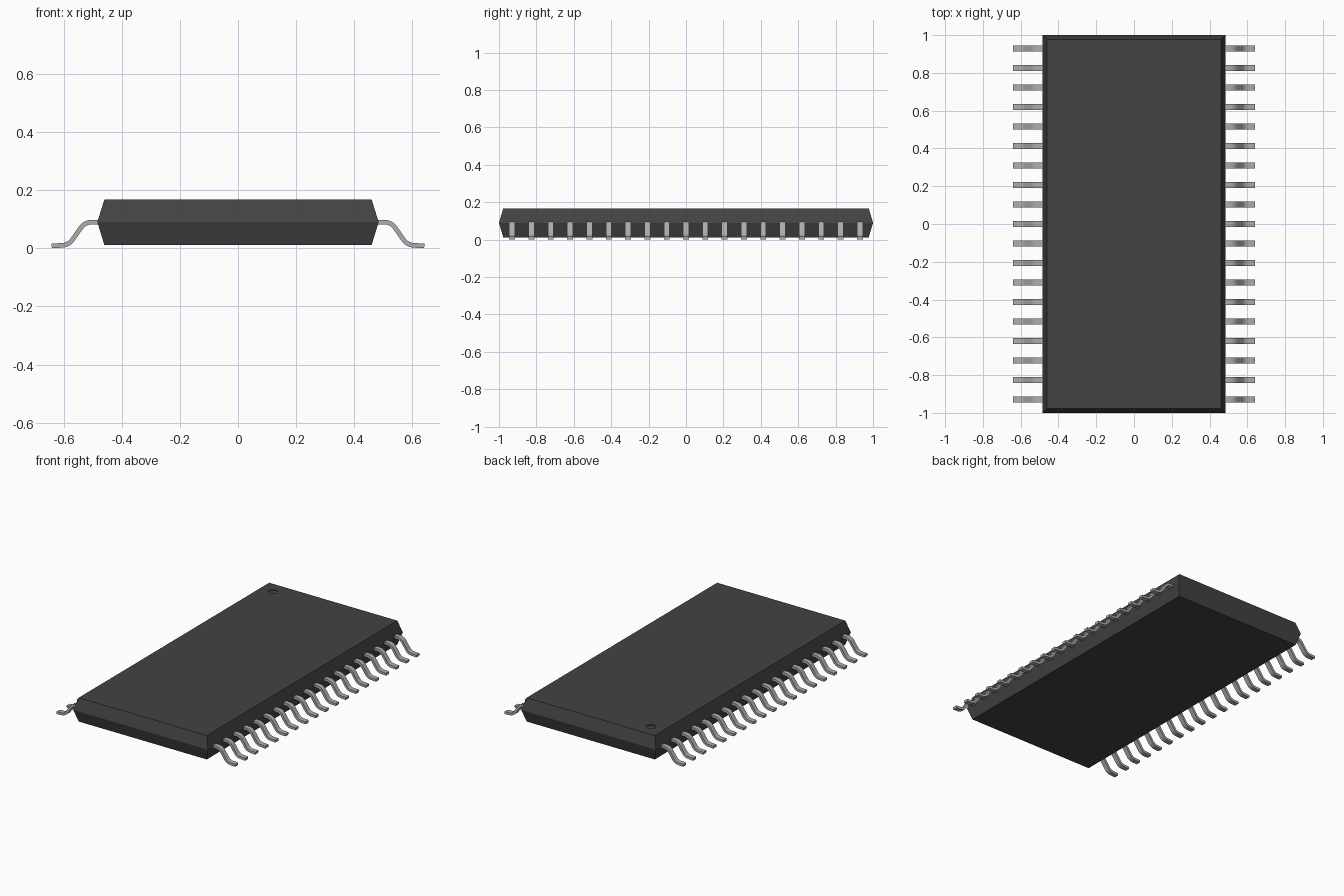
import bpy, bmesh, math
from mathutils import Vector

cube = bpy.data.objects.get("Cube")
if cube:
    bpy.data.objects.remove(cube, do_unlink=True)


def material(name, value, metallic=0.0):
    m = bpy.data.materials.new(name)
    m.use_nodes = True
    colour = (value, value, value, 1.0)
    m.diffuse_color = colour
    bsdf = m.node_tree.nodes["Principled BSDF"]
    bsdf.inputs["Base Color"].default_value = colour
    bsdf.inputs["Roughness"].default_value = 0.6
    return m


def make_object(name, bm, mat):
    bmesh.ops.recalc_face_normals(bm, faces=bm.faces)
    mesh = bpy.data.meshes.new(name)
    bm.to_mesh(mesh)
    bm.free()
    mesh.materials.append(mat)
    ob = bpy.data.objects.new(name, mesh)
    bpy.context.collection.objects.link(ob)
    return ob


def fillet(points, radius, steps=5):
    """Round the inner corners of an open path with arcs."""
    path = [points[0]]
    for a, b, c in zip(points, points[1:], points[2:]):
        d0, d1 = (a - b).normalized(), (c - b).normalized()
        half = d0.angle(d1) / 2
        start = b + d0 * (radius / math.tan(half))
        centre = b + (d0 + d1).normalized() * (radius / math.sin(half))
        end = b + d1 * (radius / math.tan(half))
        u, v = start - centre, end - centre
        sweep = u.angle(v)
        for i in range(steps + 1):
            t = i / steps
            path.append(centre + (u * math.sin((1 - t) * sweep)
                                  + v * math.sin(t * sweep)) / math.sin(sweep))
    path.append(points[-1])
    return path


black = material("black plastic", 0.056)
silver = material("silver metal", 0.42)

# Moulded body: three stacked rectangles, widest at the parting line
bm = bmesh.new()
rings = []
for hx, hy, z in ((0.46, 0.977, 0.012), (0.484, 1.0, 0.09), (0.46, 0.977, 0.167)):
    rings.append([bm.verts.new((sx * hx, sy * hy, z))
                  for sx, sy in ((-1, -1), (1, -1), (1, 1), (-1, 1))])
for low, high in zip(rings, rings[1:]):
    for i in range(4):
        j = (i + 1) % 4
        bm.faces.new((low[i], low[j], high[j], high[i]))
bm.faces.new(rings[0][::-1])
bm.faces.new(rings[-1])
body = make_object("body", bm, black)

# Shallow round dimple marking the first lead
bpy.ops.mesh.primitive_cylinder_add(vertices=24, radius=0.028, depth=0.02,
                                    location=(-0.37, 0.887, 0.172))
cutter = bpy.context.object
cutter.name = "dimple_cutter"
cutter.hide_render = True
cutter.data.materials.append(black)
cut = body.modifiers.new("dimple", 'BOOLEAN')
cut.operation = 'DIFFERENCE'
cut.object = cutter
bpy.context.view_layer.objects.active = body
bpy.ops.object.modifier_apply(modifier=cut.name)
bpy.data.objects.remove(cutter, do_unlink=True)

# One gull-wing lead: a thick bent strip, extruded across its width
COUNT, PITCH, WIDTH, THICK = 19, 0.1033, 0.031, 0.016
path = fillet([Vector(p) for p in
               ((0.47, 0.09), (0.527, 0.09), (0.582, 0.0115), (0.641, 0.008))], 0.045)
first_y = -PITCH * (COUNT - 1) / 2
bm = bmesh.new()
sections = []
for i, p in enumerate(path):
    tangent = (path[min(i + 1, len(path) - 1)] - path[max(i - 1, 0)]).normalized()
    n = Vector((-tangent.y, tangent.x)) * THICK / 2
    sections.append([bm.verts.new((q.x, first_y + s * WIDTH / 2, max(q.y, 0)))
                     for q, s in ((p + n, -1), (p + n, 1), (p - n, 1), (p - n, -1))])
for a, b in zip(sections, sections[1:]):
    for i in range(4):
        j = (i + 1) % 4
        bm.faces.new((a[i], a[j], b[j], b[i]))
bm.faces.new(sections[0][::-1])
bm.faces.new(sections[-1])
leads = make_object("leads", bm, silver)
bpy.ops.object.select_all(action='DESELECT')
leads.select_set(True)
bpy.context.view_layer.objects.active = leads
bpy.ops.object.shade_smooth_by_angle(angle=math.radians(35))

# Repeat along each long side and mirror to the other
array = leads.modifiers.new("row", 'ARRAY')
array.count = COUNT
array.use_relative_offset = False
array.use_constant_offset = True
array.constant_offset_displace = (0, PITCH, 0)
leads.modifiers.new("other side", 'MIRROR')
